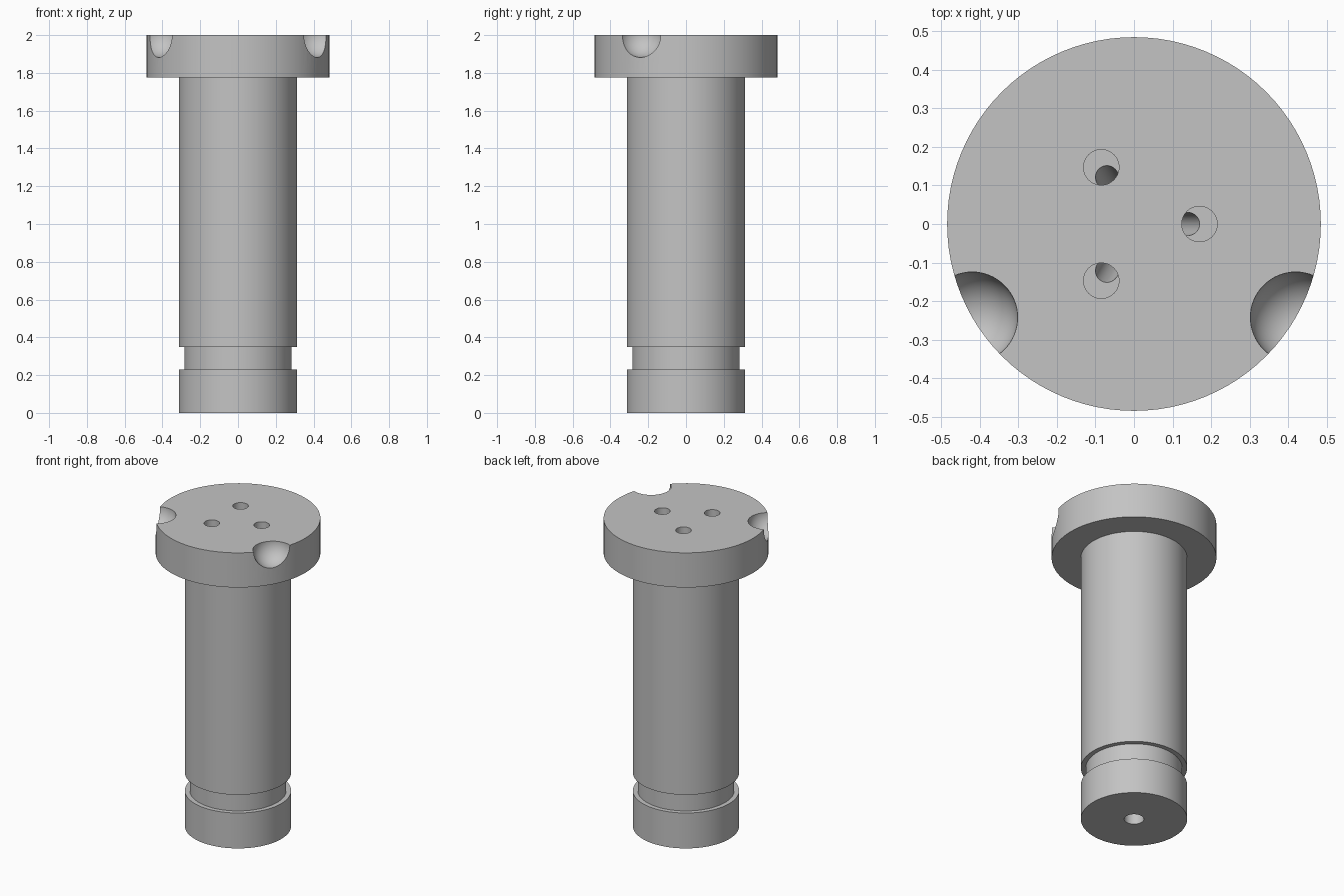
import bpy, bmesh, math
from mathutils import Vector

default = bpy.data.objects.get("Cube")
if default:
    bpy.data.objects.remove(default, do_unlink=True)

SEG = 96
TOP = 2.0
HEAD_R = 0.485
BORE_R, BORE_TOP = 0.058, 1.3

steel = bpy.data.materials.new("grey steel")
steel.use_nodes = True
grey = (0.55, 0.55, 0.55, 1)
steel.diffuse_color = grey
steel.node_tree.nodes["Principled BSDF"].inputs["Base Color"].default_value = grey


def make_object(name, bm):
    mesh = bpy.data.meshes.new(name)
    bmesh.ops.recalc_face_normals(bm, faces=bm.faces)
    bm.to_mesh(mesh)
    bm.free()
    mesh.materials.append(steel)
    obj = bpy.data.objects.new(name, mesh)
    bpy.context.collection.objects.link(obj)
    return obj


def lathe(name, profile):
    bm = bmesh.new()
    verts = [bm.verts.new((r, 0, z)) for r, z in profile]
    edges = [bm.edges.new(pair) for pair in zip(verts, verts[1:])]
    bmesh.ops.spin(bm, geom=verts + edges, cent=(0, 0, 0), axis=(0, 0, 1),
                   angle=math.tau, steps=SEG, use_merge=True)
    bmesh.ops.remove_doubles(bm, verts=bm.verts, dist=1e-5)
    return make_object(name, bm)


def rod(name, radius, start, end):
    start, end = Vector(start), Vector(end)
    bm = bmesh.new()
    bmesh.ops.create_cone(bm, cap_ends=True, segments=48, radius1=radius,
                          radius2=radius, depth=(end - start).length)
    turn = (end - start).to_track_quat('Z', 'Y').to_matrix().to_4x4()
    bm.transform(turn)
    bmesh.ops.translate(bm, verts=bm.verts, vec=(start + end) / 2)
    return make_object(name, bm)


def ball(name, radius, centre):
    bm = bmesh.new()
    bmesh.ops.create_uvsphere(bm, u_segments=64, v_segments=33, radius=radius)
    bmesh.ops.translate(bm, verts=bm.verts, vec=centre)
    return make_object(name, bm)


def polar(radius, degrees, z):
    a = math.radians(degrees)
    return (radius * math.cos(a), radius * math.sin(a), z)


# Flanged pin with a groove near the foot and a bore from below
pin = lathe("flanged_pin", [
    (0, BORE_TOP), (BORE_R, BORE_TOP), (BORE_R, 0),
    (0.313, 0), (0.313, 0.23), (0.284, 0.23), (0.284, 0.348),
    (0.313, 0.348), (0.313, 1.775), (HEAD_R, 1.775), (HEAD_R, TOP), (0, TOP)])

cutters = []
# Three round pockets, each with a slanted channel down to the bore
for angle in (0, 120, 240):
    floor = TOP - 0.2
    cutters.append(rod("pocket_cutter", 0.046, polar(0.17, angle, floor),
                       polar(0.17, angle, TOP + 0.1)))
    cutters.append(rod("channel_cutter", 0.03, (0, 0, BORE_TOP - 0.06),
                       polar(0.142, angle, floor + 0.01)))
# Two spherical scoops on the rim
for angle in (210, 330):
    cutters.append(ball("scoop_cutter", 0.118, polar(HEAD_R, angle, TOP)))

bpy.ops.object.select_all(action='DESELECT')
pin.select_set(True)
bpy.context.view_layer.objects.active = pin
for cutter in cutters:
    cutter.hide_render = True
    mod = pin.modifiers.new("cut", 'BOOLEAN')
    mod.operation = 'DIFFERENCE'
    mod.solver = 'EXACT'
    mod.object = cutter
    bpy.ops.object.modifier_apply(modifier=mod.name)
    bpy.data.objects.remove(cutter, do_unlink=True)

bpy.ops.object.shade_smooth_by_angle(angle=math.radians(30))
